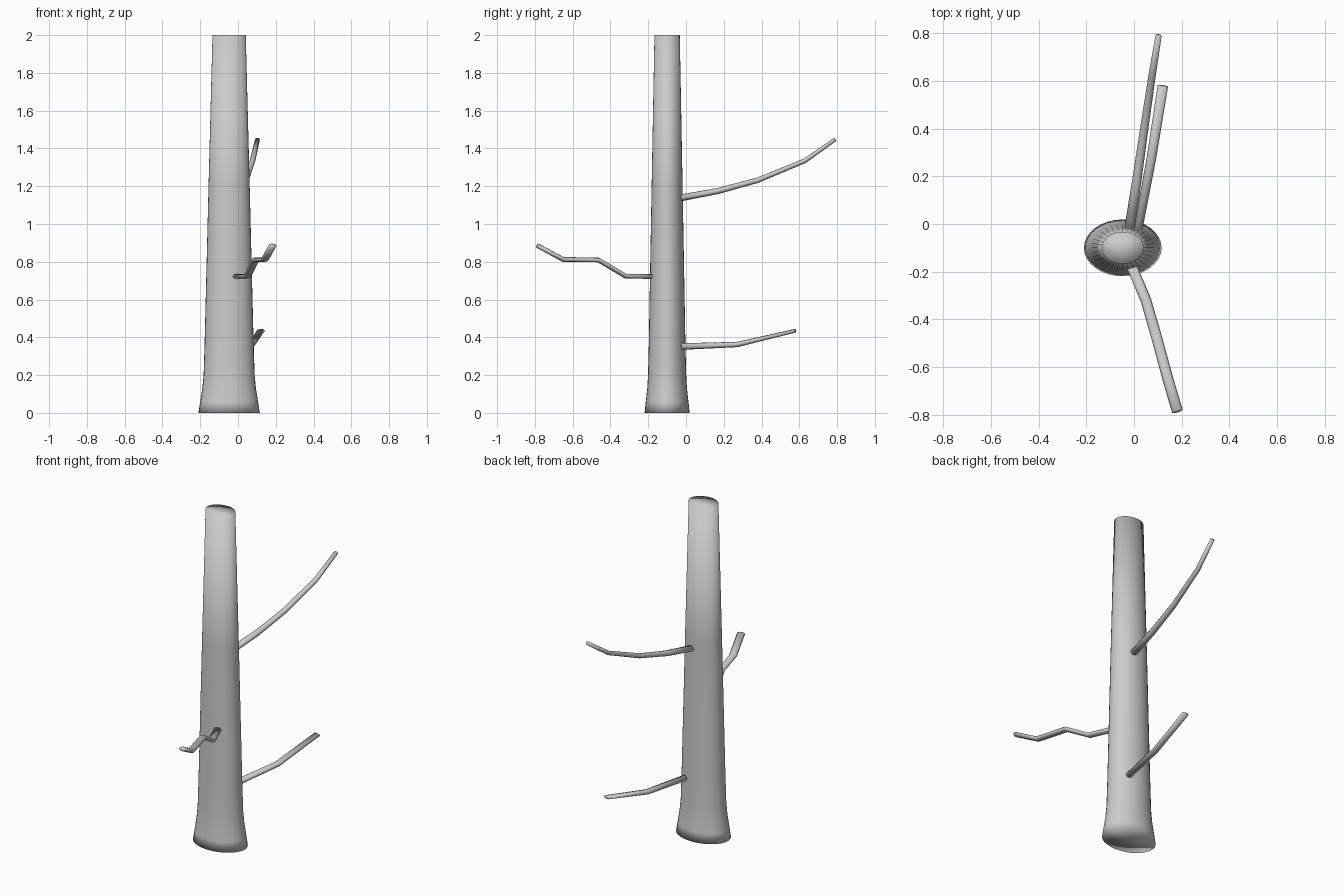
import bpy, bmesh, math
from mathutils import Vector

if "Cube" in bpy.data.objects:
    bpy.data.objects.remove(bpy.data.objects["Cube"])

CENTRE = Vector((-0.047, -0.10, 0))


def skin(name, rings, fan_centres=None):
    """Bridge a list of point rings into a closed, smooth tube."""
    bm = bmesh.new()
    loops = [[bm.verts.new(p) for p in ring] for ring in rings]
    n = len(loops[0])
    for a, b in zip(loops, loops[1:]):
        for i in range(n):
            j = (i + 1) % n
            bm.faces.new((a[i], a[j], b[j], b[i]))
    for loop in (loops[0], loops[-1]):
        mid = bm.verts.new(sum((v.co for v in loop), Vector()) / n)
        for i in range(n):
            bm.faces.new((loop[i], loop[(i + 1) % n], mid))
    bmesh.ops.recalc_face_normals(bm, faces=bm.faces)
    for f in bm.faces:
        f.smooth = True
    mesh = bpy.data.meshes.new(name)
    bm.to_mesh(mesh)
    bm.free()
    obj = bpy.data.objects.new(name, mesh)
    bpy.context.collection.objects.link(obj)
    return obj


def ellipse(centre, side, up, rx, ry, n):
    angles = [2 * math.pi * i / n for i in range(n)]
    return [centre + side * rx * math.cos(t) + up * ry * math.sin(t) for t in angles]


def branch(name, path, width, height):
    """Sweep a flattened section along a path, tapering (start, end) sizes."""
    pts = [Vector(p) for p in path]
    rings = []
    for i, p in enumerate(pts):
        d = (pts[min(i + 1, len(pts) - 1)] - pts[max(i - 1, 0)]).normalized()
        side = d.cross(Vector((0, 0, 1))).normalized()
        up = side.cross(d)
        t = i / (len(pts) - 1)
        w = width[0] + (width[1] - width[0]) * t
        h = height[0] + (height[1] - height[0]) * t
        rings.append(ellipse(p, side, up, w / 2, h / 2, 8))
    return skin(name, rings)


# Oval trunk with a flared foot: (height, x radius, y radius)
profile = [(0, 0.163, 0.119), (0.06, 0.153, 0.113), (0.13, 0.142, 0.105),
           (0.2, 0.135, 0.101), (0.36, 0.130, 0.097), (1.2, 0.109, 0.082),
           (2.0, 0.088, 0.067)]
skin("trunk", [ellipse(CENTRE + Vector((0, 0, z)), Vector((1, 0, 0)),
                       Vector((0, 1, 0)), rx, ry, 32) for z, rx, ry in profile])

# Upper back branch, curving upwards
branch("upper_branch",
       [(-0.025, -0.06, 1.132), (0.01, 0.17, 1.175), (0.04, 0.38, 1.232),
        (0.077, 0.63, 1.335), (0.103, 0.79, 1.448)],
       (0.044, 0.026), (0.036, 0.021))

# Lower back branch with a single bend
branch("lower_branch",
       [(0.01, -0.06, 0.350), (0.072, 0.27, 0.362), (0.121, 0.58, 0.435)],
       (0.036, 0.044), (0.036, 0.020))

# Crooked front branch
branch("front_branch",
       [(-0.025, -0.14, 0.722), (0.05, -0.32, 0.724), (0.092, -0.465, 0.810),
        (0.142, -0.65, 0.812), (0.182, -0.785, 0.885)],
       (0.044, 0.046), (0.026, 0.026))
